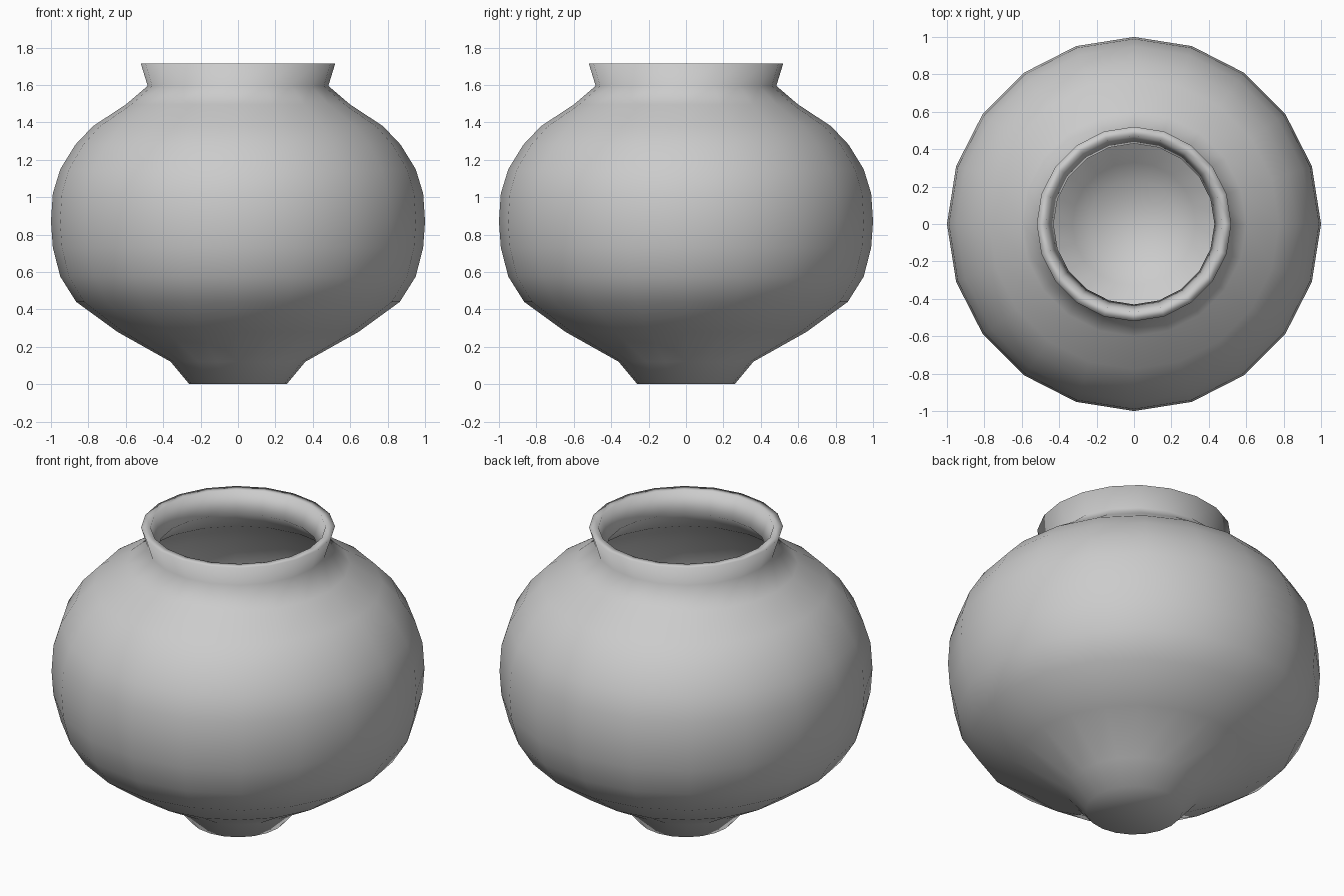
import bpy, bmesh, math

if "Cube" in bpy.data.objects:
    bpy.data.objects.remove(bpy.data.objects["Cube"])

SIDES = 20

# Outer wall from foot to lip, then inner wall back down (radius, height)
outer = [(0.26, 0), (0.36, 0.12), (0.645, 0.28), (0.865, 0.44), (0.95, 0.575),
         (0.99, 0.73), (1.0, 0.87), (0.99, 1.02), (0.95, 1.15), (0.87, 1.28),
         (0.775, 1.38), (0.60, 1.495), (0.483, 1.595), (0.52, 1.715)]
inner = [(0.47, 1.715), (0.43, 1.59), (0.57, 1.455), (0.745, 1.34), (0.83, 1.25),
         (0.903, 1.13), (0.94, 1.01), (0.95, 0.87), (0.94, 0.74), (0.904, 0.6),
         (0.83, 0.48), (0.62, 0.325), (0.33, 0.165), (0.24, 0.06)]


def lathe(name, profile):
    bm = bmesh.new()
    rings = [[bm.verts.new((r * math.cos(2 * math.pi * i / SIDES),
                            r * math.sin(2 * math.pi * i / SIDES), z))
              for i in range(SIDES)] for r, z in profile]
    for a, b in zip(rings, rings[1:]):
        for i in range(SIDES):
            j = (i + 1) % SIDES
            bm.faces.new((a[i], a[j], b[j], b[i]))
    # Underside of the foot and the inside floor
    bm.faces.new(rings[0][::-1])
    bm.faces.new(rings[-1])
    bmesh.ops.recalc_face_normals(bm, faces=bm.faces[:])
    for f in bm.faces:
        f.smooth = True
    mesh = bpy.data.meshes.new(name)
    bm.to_mesh(mesh)
    bm.free()
    obj = bpy.data.objects.new(name, mesh)
    bpy.context.collection.objects.link(obj)
    return obj


# Hollow round-bellied pot with flared lip
lathe("pot", outer + inner)
